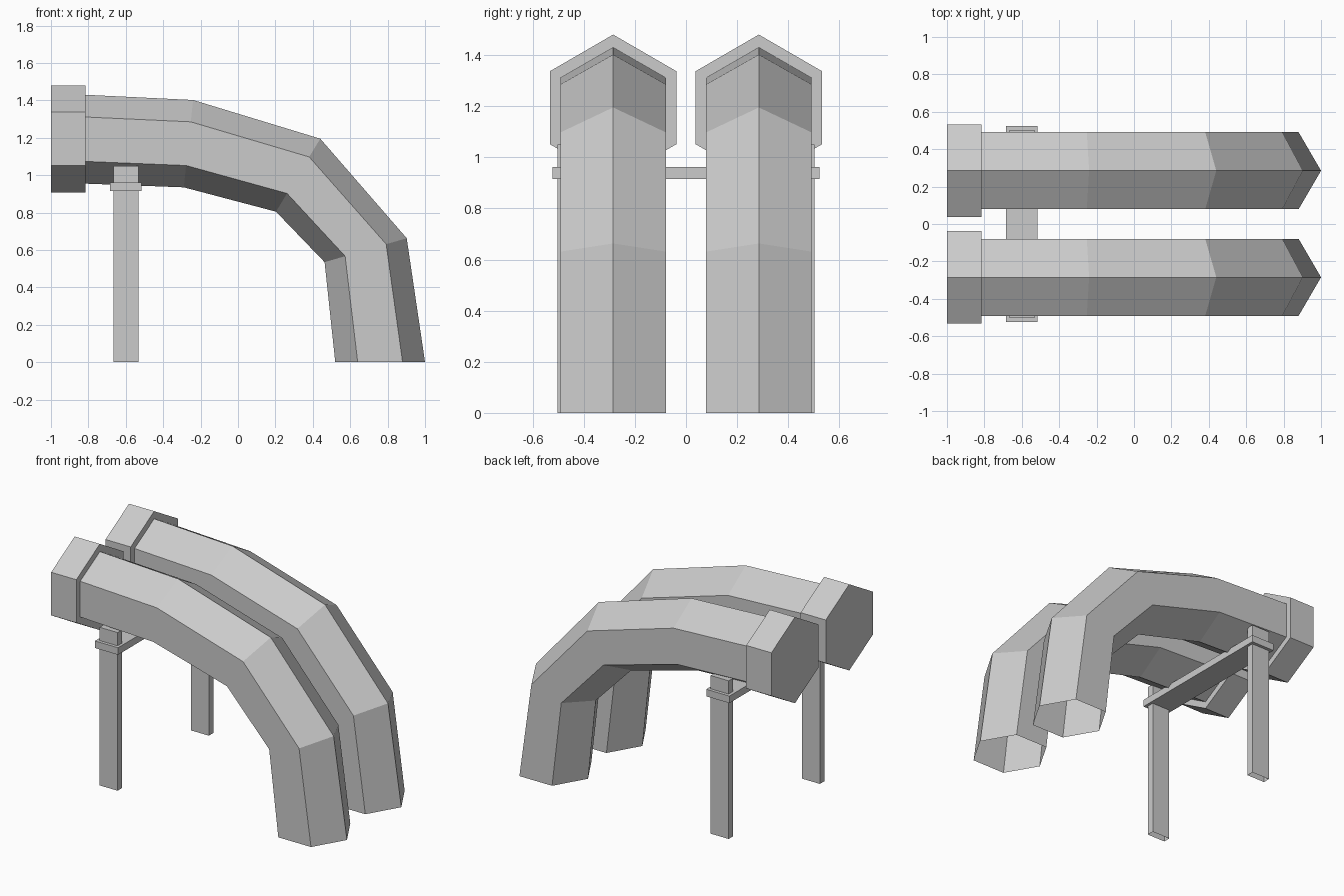
import bpy, bmesh
from mathutils import Vector

if "Cube" in bpy.data.objects:
    bpy.data.objects.remove(bpy.data.objects["Cube"], do_unlink=True)

grey = bpy.data.materials.new("light grey")
grey.use_nodes = True
grey.diffuse_color = (0.6, 0.6, 0.6, 1)
grey.node_tree.nodes["Principled BSDF"].inputs["Base Color"].default_value = (0.6, 0.6, 0.6, 1)

PIPE_Y = 0.285


def finish(name, bm):
    bmesh.ops.recalc_face_normals(bm, faces=bm.faces[:])
    mesh = bpy.data.meshes.new(name)
    bm.to_mesh(mesh)
    bm.free()
    mesh.materials.append(grey)
    obj = bpy.data.objects.new(name, mesh)
    bpy.context.collection.objects.link(obj)


def hex_tube(name, y, half_width, stations, capped):
    """Sweep a hexagon through stations given as (top ridge, bottom ridge) in x, z."""
    bm = bmesh.new()
    rings = []
    for top, bottom in stations:
        top, bottom = Vector(top), Vector(bottom)
        ring = []
        for t, side in ((0, 0), (.25, 1), (.75, 1), (1, 0), (.75, -1), (.25, -1)):
            p = top.lerp(bottom, t)
            ring.append(bm.verts.new((p.x, y + side * half_width, p.y)))
        rings.append(ring)
    for a, b in zip(rings, rings[1:]):
        for i in range(6):
            j = (i + 1) % 6
            bm.faces.new((a[i], a[j], b[j], b[i]))
    if capped:
        bm.faces.new(rings[0])
        bm.faces.new(rings[-1])
    finish(name, bm)


def box(name, low, high, open_bottom=False):
    bm = bmesh.new()
    bmesh.ops.create_cube(bm, size=1)
    low, high = Vector(low), Vector(high)
    for v in bm.verts:
        v.co = (low + high) / 2 + v.co * (high - low)
    bm.normal_update()
    if open_bottom:
        base = [f for f in bm.faces if f.normal.z < -0.9]
        bmesh.ops.delete(bm, geom=base, context='FACES_ONLY')
    finish(name, bm)


# Curved pipe, from the collar down to the open end on the ground
bend = [((-0.82, 1.43), (-0.82, 0.955)),
        ((-0.24, 1.402), (-0.29, 0.935)),
        ((0.44, 1.195), (0.203, 0.805)),
        ((0.902, 0.663), (0.463, 0.535)),
        ((1.0, 0), (0.52, 0))]
collar = [((-1.0, 1.48), (-1.0, 0.908)),
          ((-0.815, 1.48), (-0.815, 0.908))]

for label, s in (("front", -1), ("back", 1)):
    hex_tube(label + "_pipe", s * PIPE_Y, 0.206, bend, False)
    hex_tube(label + "_collar", s * PIPE_Y, 0.247, collar, True)
    # Flat support post, standing just proud of the pipe's outer side
    y0, y1 = sorted((s * 0.455, s * 0.502))
    box(label + "_post", (-0.665, y0, 0), (-0.533, y1, 1.05), True)

# Cross brace joining both posts
box("cross_brace", (-0.685, -0.523, 0.915), (-0.515, 0.523, 0.962))
